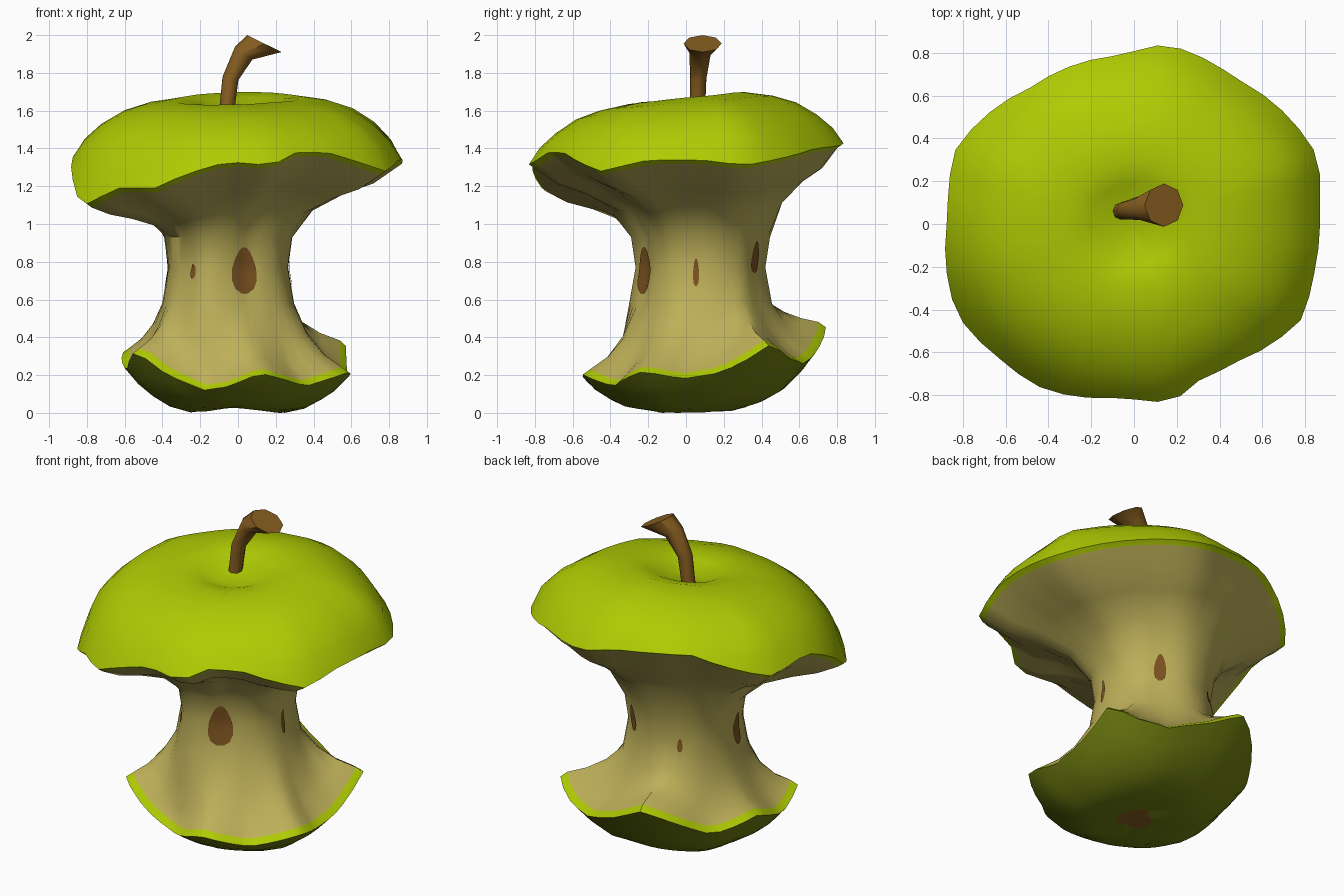
import bpy, bmesh, math
from mathutils import Vector
from mathutils.bvhtree import BVHTree

if "Cube" in bpy.data.objects:
    bpy.data.objects.remove(bpy.data.objects["Cube"])

def material(name, rgb):
    m = bpy.data.materials.new(name)
    m.diffuse_color = (*rgb, 1)
    m.use_nodes = True
    m.node_tree.nodes["Principled BSDF"].inputs["Base Color"].default_value = m.diffuse_color
    return m

SKIN = material("green skin", (0.43, 0.60, 0.001))
DARK = material("dark green skin", (0.16, 0.21, 0.005))
FLESH = material("cream flesh", (0.51, 0.43, 0.10))
SEED = material("seed brown", (0.20, 0.085, 0.014))
STEM = material("stem brown", (0.25, 0.115, 0.015))

def lerp_table(table, x):
    """Piecewise linear lookup; returns a list of the remaining columns."""
    for a, b in zip(table, table[1:]):
        if x <= b[0]:
            t = max(0, (x - a[0]) / (b[0] - a[0]))
            return [p + (q - p) * t for p, q in zip(a[1:], b[1:])]
    return list(table[-1][1:])

def around(table, deg):
    first = table[0]
    return lerp_table(table + [(first[0] + 360, *first[1:])],
                      (deg - first[0]) % 360 + first[0])

def make_object(name, bm, mats, angle=45):
    me = bpy.data.meshes.new(name)
    bm.to_mesh(me)
    ob = bpy.data.objects.new(name, me)
    bpy.context.collection.objects.link(ob)
    for m in mats:
        me.materials.append(m)
    bpy.ops.object.select_all(action='DESELECT')
    ob.select_set(True)
    bpy.context.view_layer.objects.active = ob
    bpy.ops.object.shade_smooth_by_angle(angle=math.radians(angle))
    return ob

# Bitten rims: (angle, radius, height)
TOP = [(5, .87, 1.34), (20, .915, 1.31), (55, .83, 1.40), (80, .853, 1.42), (94, .79, 1.46),
       (110, .795, 1.48), (127, .80, 1.48), (157, .905, 1.33), (177, .87, 1.37),
       (192, .90, 1.27), (207, .93, 1.09), (225, .89, 1.19), (241, .88, 1.19),
       (250, .855, 1.26), (266, .81, 1.33), (282, .85, 1.31), (293, .79, 1.38),
       (306, .80, 1.38), (330, .90, 1.28), (347, .87, 1.34)]
BOTTOM = [(-2, .57, .18), (16, .60, .21), (27, .64, .26), (39, .73, .37), (50, .70, .29),
          (68, .67, .26), (88, .70, .34), (106, .77, .46), (138, .65, .27), (165, .63, .32),
          (192, .60, .22), (213, .65, .33), (227, .55, .20), (247, .46, .12), (265, .50, .14),
          (282, .57, .21), (313, .52, .14), (339, .64, .22)]
# Core radius around its own centre
CORE = [(0, .31), (45, .33), (62, .32), (90, .35), (135, .36), (180, .32), (225, .33),
        (250, .36), (288, .275), (325, .31)]
CX, CY = -.045, .07
# Whole-apple surface: (radius, height)
S_LOW = [(0, .035), (.15, .015), (.25, 0), (.35, .02), (.5, .1), (.6, .2), (.68, .3), (.77, .46)]
S_TOP = [(0, 1.60), (.08, 1.61), (.2, 1.67), (.3, 1.7), (.5, 1.675), (.63, 1.63),
         (.77, 1.53), (.85, 1.42), (.89, 1.33), (.93, 1.18)]
N = 48

def column(deg):
    """Vertices of one meridian, bottom centre to top centre."""
    a = math.radians(deg)
    d = Vector((math.cos(a), math.sin(a), 0))
    tilt = .11 * (1 - math.cos(a - math.radians(80))) / 2
    def at(r, z):
        return Vector((d.x * r, d.y * r, max(z, 0)))
    def top_z(r):
        return lerp_table(S_TOP, r)[0] - tilt * math.sqrt(r / .85)
    rb, zb = around(BOTTOM, deg)
    rt, zt = around(TOP, deg)
    pts = []
    # lower skin
    res = zb - lerp_table(S_LOW, rb)[0]
    for f in (.18, .42, .6, .75, .88, 1):
        r = .1 if f == .18 else rb * f
        groove = .03 * d.y ** 6 * (1 - f)
        pts.append(at(r, lerp_table(S_LOW, r)[0] + res * f ** 3 + groove))
    low = at(rb - .04, zb + .028)
    high = at(rt - .03, zt - .02)
    # flesh
    def core(s, z):
        r = around(CORE, deg)[0] * s
        return Vector((CX + d.x * r, CY + d.y * r, z))
    def mix(p, q, fr, fz):
        v = p.lerp(q, fr)
        v.z = p.z + (q.z - p.z) * fz
        return v
    c1, c2, c3 = core(1.1, .58), core(1, .77), core(1.07, .93)
    pts += [low, mix(c1, low, .65, .8), mix(c1, low, .3, .47), c1, c2, c3,
            mix(c3, high, .2, .38), mix(c3, high, .5, .62), mix(c3, high, .78, .77), high]
    # upper skin
    res = zt - top_z(rt)
    for f in (1, .93, .83, .7, .55, .37, .24, .1):
        pts.append(at(rt * f, top_z(rt * f) + res * f ** 5))
    return pts

# Apple body: skin caps, flesh core and the blossom end
bm = bmesh.new()
cols = [[bm.verts.new(p) for p in column(i * 360 / N)] for i in range(N)]
base, crown = bm.verts.new((0, 0, .035)), bm.verts.new((0, 0, 1.60))
for i in range(N):
    A, B = cols[i], cols[(i + 1) % N]
    bm.faces.new((base, B[0], A[0])).material_index = 2
    bm.faces.new((crown, A[-1], B[-1]))
    for k in range(len(A) - 1):
        f = bm.faces.new((A[k], B[k], B[k + 1], A[k + 1]))
        f.material_index = 3 if k < 5 else 1 if 6 <= k < 15 else 0
bmesh.ops.recalc_face_normals(bm, faces=bm.faces)
tree = BVHTree.FromBMesh(bm)
make_object("apple_body", bm, [SKIN, FLESH, STEM, DARK])

# Seeds: thin teardrop plates laid on the core (angle, height, width, length)
def seed(deg, zc, w, h):
    a = math.radians(deg)
    out = Vector((math.cos(a), math.sin(a), 0))
    side = Vector((-out.y, out.x, 0))
    bm = bmesh.new()
    def put(u, v):
        o = Vector((CX, CY, zc + v)) + side * u + out * .6
        hit = tree.ray_cast(o, -out)[0]
        return bm.verts.new(hit + out * .006)
    n, rings = 14, []
    for s in (.5, 1):
        ring = []
        for j in range(n):
            t = 2 * math.pi * j / n
            taper = 1 - .3 * math.sin(t)
            ring.append(put(s * w / 2 * math.cos(t) * taper, s * h / 2 * math.sin(t)))
        rings.append(ring)
    mid = put(0, 0)
    for j in range(n):
        k = (j + 1) % n
        bm.faces.new((mid, rings[0][j], rings[0][k]))
        bm.faces.new((rings[0][j], rings[1][j], rings[1][k], rings[0][k]))
    make_object("seed", bm, [SEED])

for s in [(-75, .755, .14, .25), (-3, .745, .032, .15), (62, .825, .07, .17),
          (120, .745, .03, .08), (187, .76, .07, .20), (237, .75, .035, .08)]:
    seed(*s)

# Stem: bent octagonal tube flaring to a flat tilted end (centre, radius, lean)
bm = bmesh.new()
rings = []
for c, r, lean in [((-.062, .06, 1.58), .04, 0), ((-.04, .065, 1.77), .043, .2),
                   ((.03, .075, 1.905), .057, .65), ((.14, .088, 1.955), .101, .46)]:
    u = Vector((math.cos(lean), 0, -math.sin(lean)))
    rings.append([bm.verts.new(Vector(c) + r * (u * math.cos(t) + Vector((0, math.sin(t), 0))))
                  for t in [2 * math.pi * j / 8 for j in range(8)]])
for A, B in zip(rings, rings[1:]):
    for j in range(8):
        k = (j + 1) % 8
        bm.faces.new((A[j], A[k], B[k], B[j]))
bm.faces.new(rings[-1])
bm.faces.new(rings[0][::-1])
make_object("stem", bm, [STEM], 50)
